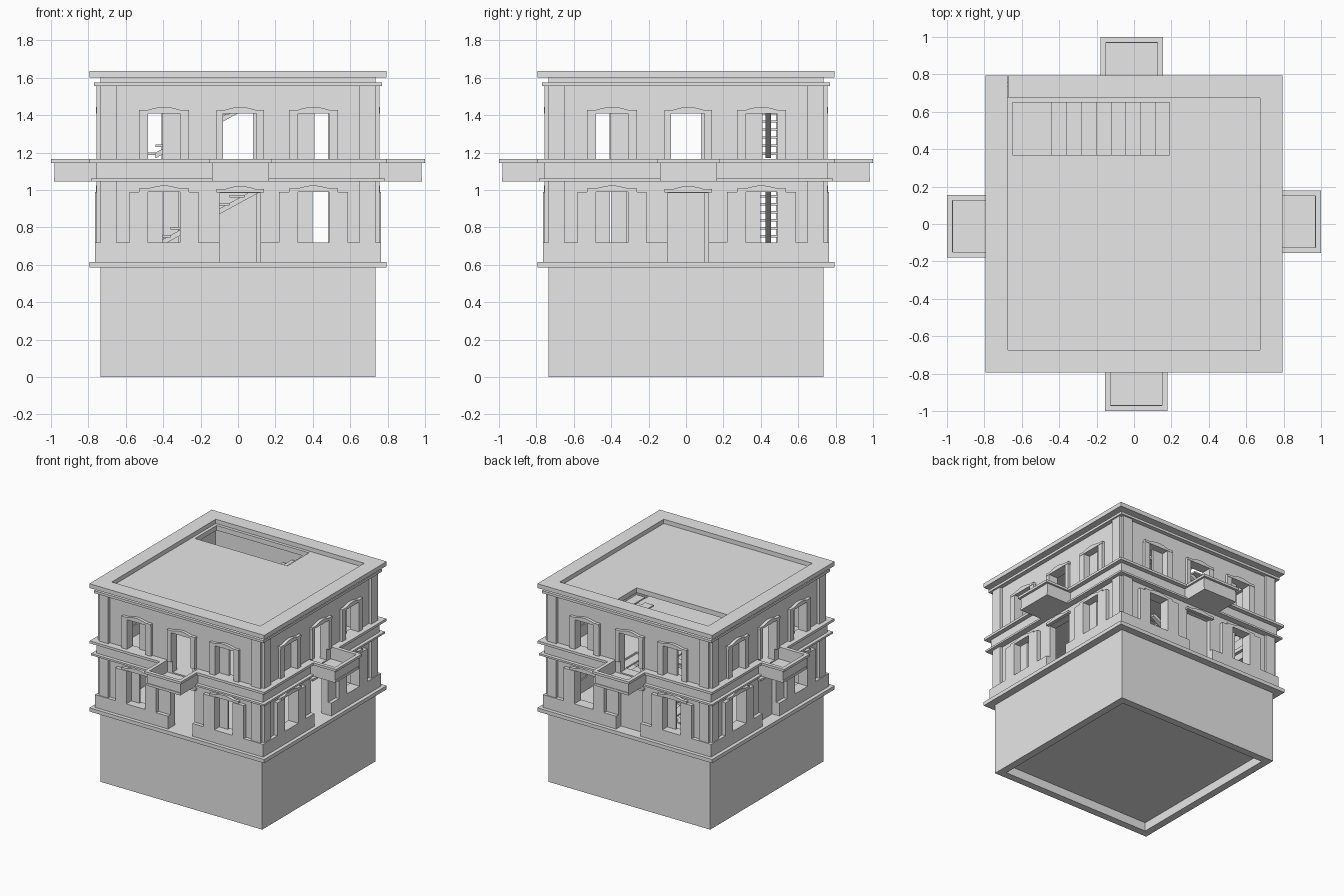
import bpy, bmesh, math
from mathutils import Matrix, Vector

if "Cube" in bpy.data.objects:
    bpy.data.objects.remove(bpy.data.objects["Cube"])

stone = bpy.data.materials.new("grey_stone")
stone.use_nodes = True
grey = (0.8, 0.8, 0.8, 1)
stone.diffuse_color = grey
stone.node_tree.nodes["Principled BSDF"].inputs["Base Color"].default_value = grey

ALL = (0, 1, 2, 3)


def add_box(bm, x0, x1, y0, y1, z0, z1):
    size = Matrix.Diagonal((x1 - x0, y1 - y0, z1 - z0, 1))
    centre = Matrix.Translation(((x0 + x1) / 2, (y0 + y1) / 2, (z0 + z1) / 2))
    bmesh.ops.create_cube(bm, size=1, matrix=centre @ size)


def add_profile(bm, points, y0, y1):
    """Extrude an x-z outline from y0 to y1."""
    face = bm.faces.new([bm.verts.new((x, y0, z)) for x, z in points])
    out = bmesh.ops.extrude_face_region(bm, geom=[face])
    moved = [v for v in out["geom"] if isinstance(v, bmesh.types.BMVert)]
    bmesh.ops.translate(bm, verts=moved, vec=Vector((0, y1 - y0, 0)))


def part(name, boxes=(), profiles=(), sides=(0,)):
    """Make one object, with its pieces turned to each of the given sides."""
    bm = bmesh.new()
    for side in sides:
        old = set(bm.verts)
        for b in boxes:
            add_box(bm, *b)
        for p in profiles:
            add_profile(bm, *p)
        new = [v for v in bm.verts if v not in old]
        bmesh.ops.rotate(bm, verts=new, cent=(0, 0, 0),
                         matrix=Matrix.Rotation(side * math.pi / 2, 3, "Z"))
    bmesh.ops.recalc_face_normals(bm, faces=bm.faces)
    mesh = bpy.data.meshes.new(name)
    bm.to_mesh(mesh)
    bm.free()
    mesh.materials.append(stone)
    bpy.context.collection.objects.link(bpy.data.objects.new(name, mesh))


def ring(name, outer, inner, z0, z1):
    part(name, [(-outer, inner, -outer, -inner, z0, z1)], sides=ALL)


def storey(z0, z1, openings):
    """Front wall boxes around openings given as (left, right, sill, head)."""
    boxes, x = [], -WALL
    for a, b, sill, head in openings:
        boxes.append((x, a, -WALL, -INNER, z0, z1))
        if sill > z0:
            boxes.append((a, b, -WALL, -INNER, z0, sill))
        boxes.append((a, b, -WALL, -INNER, head, z1))
        x = b
    boxes.append((x, INNER, -WALL, -INNER, z0, z1))
    return boxes


def holed_slab(name, z0, z1):
    hx0, hx1, hy0, hy1 = -0.65, 0.19, 0.37, 0.65
    r = INNER
    part(name, [(-r, r, -r, hy0, z0, z1), (-r, r, hy1, r, z0, z1),
                (-r, hx0, hy0, hy1, z0, z1), (hx1, r, hy0, hy1, z0, z1)])


def arched_head(a, b, z):
    """Flat-shouldered outline with a shallow arch over its middle."""
    w = b - a
    points = [(b, z), (a, z), (a, z + 0.018)]
    for i in range(9):
        t = i / 8
        points.append((a + w * (0.18 + 0.64 * t), z + 0.018 + 0.016 * math.sin(math.pi * t)))
    points.append((b, z + 0.018))
    return (points, -0.76, -WALL)


WALL, INNER = 0.735, 0.675
LEFT, RIGHT = (-0.48, -0.31), (0.32, 0.487)
LOW_DOOR, UP_DOOR = (-0.10, 0.12), (-0.08, 0.10)

# Plinth with a shallow hollow underneath
ring("plinth_foot", WALL, INNER, 0, 0.07)
part("plinth", [(-WALL, WALL, -WALL, WALL, 0.07, 0.585)])
part("ground_ledge", [(-0.795, 0.795, -0.795, 0.795, 0.585, 0.615)])

# Walls of both storeys
part("lower_walls", storey(0.615, 1.06, [(*LEFT, 0.72, 0.99), (*LOW_DOOR, 0.615, 0.985),
                                         (*RIGHT, 0.72, 0.99)]), sides=ALL)
part("upper_walls", storey(1.06, 1.6, [(*LEFT, 1.165, 1.41), (*UP_DOOR, 1.075, 1.41),
                                       (*RIGHT, 1.165, 1.41)]), sides=ALL)

# Dado and corner pilasters
part("dado", [(-0.765, LOW_DOOR[0], -0.765, -WALL, 0.615, 0.72),
              (LOW_DOOR[1], WALL, -0.765, -WALL, 0.615, 0.72)], sides=ALL)
part("corner_pilasters", [(x, x + 0.085, -0.757, -WALL, z0, z1)
                          for x in (-WALL, 0.65)
                          for z0, z1 in ((0.72, 1.045), (1.165, 1.555))], sides=ALL)

# Open shutters on the lower windows
part("lower_shutters", [(x, x + 0.1, -0.765, -WALL, 0.72, 0.99)
                        for a, b in (LEFT, RIGHT) for x in (a - 0.1, b)], sides=ALL)

# Jambs and arched heads
jambs = []
for a, b in (LEFT, RIGHT, UP_DOOR):
    w = 0.036 if a == UP_DOOR[0] else 0.047
    jambs += [(a - w, a, -0.757, -WALL, 1.165, 1.41), (b, b + w, -0.757, -WALL, 1.165, 1.41)]
part("upper_jambs", jambs, sides=ALL)
heads = [arched_head(a - 0.048, b + 0.048, z) for a, b in (LEFT, RIGHT) for z in (0.99, 1.41)]
heads += [arched_head(-0.115, 0.14, 0.987), arched_head(-0.115, 0.14, 1.41)]
part("arched_heads", profiles=heads, sides=ALL)

# Half-closed window leaves and closed doors
y0, y1 = -0.70, -0.685
part("window_leaves", [(-0.405, LEFT[1], y0, y1, 1.165, 1.41),
                       (RIGHT[0], 0.41, y0, y1, 1.165, 1.41),
                       (RIGHT[0], 0.397, y0, y1, 0.72, 0.99)], sides=ALL)
part("lower_left_leaves", [(LEFT[0], -0.405, y0, y1, 0.72, 0.99)], sides=(0, 1))
part("closed_doors", [(*LOW_DOOR, y0, y1, 0.615, 0.985)], sides=(2, 3))

# String course, interrupted by the balconies
part("string_course", [(*xs, -y, -WALL, z0, z1)
                       for y, z0, z1 in ((0.785, 1.045, 1.06), (0.757, 1.06, 1.145),
                                         (0.793, 1.145, 1.165))
                       for xs in ((-y, -0.13), (0.155, WALL))], sides=ALL)

# Balconies: floor, thin parapet and overhanging coping
BX0, BX1 = -0.14, 0.165
part("balcony_floors", [(BX0, BX1, -0.985, -WALL, 1.045, 1.065)], sides=ALL)
part("balcony_parapets", [(BX0, BX1, -0.98, -0.967, 1.065, 1.145),
                          (BX0, BX0 + 0.013, -0.967, -WALL, 1.065, 1.145),
                          (BX1 - 0.013, BX1, -0.967, -WALL, 1.065, 1.145)], sides=ALL)
part("balcony_copings", [(-0.155, 0.18, -1, -0.97, 1.145, 1.165),
                         (-0.155, -0.125, -0.97, -WALL, 1.145, 1.165),
                         (0.15, 0.18, -0.97, -WALL, 1.145, 1.165)], sides=ALL)

# Cornice, roof and upper floor
ring("lower_cornice", 0.77, INNER, 1.555, 1.575)
ring("top_cornice", 0.795, INNER, 1.6, 1.635)
holed_slab("roof", 1.56, 1.6)
holed_slab("upper_floor", 1.045, 1.075)

# Two open-tread flights with sloping stringers and a landing
RUN, RISE, START = 0.079, 0.043, -0.44
for name, base in (("lower_stair", 0.715), ("upper_stair", 1.2)):
    treads = [(-0.65, START, 0.37, 0.65, base - 0.012, base)]
    for i in range(8):
        x, z = START + RUN * i, base + RISE * (i + 1)
        treads.append((x, x + RUN, 0.37, 0.65, z - 0.012, z))
    end, top = START + RUN * 8, base + RISE * 8
    slope = [(START, base - 0.03), (START, base), (end, top), (end, top - 0.03)]
    part(name, treads, [(slope, y, y + 0.03) for y in (0.425, 0.585)])
